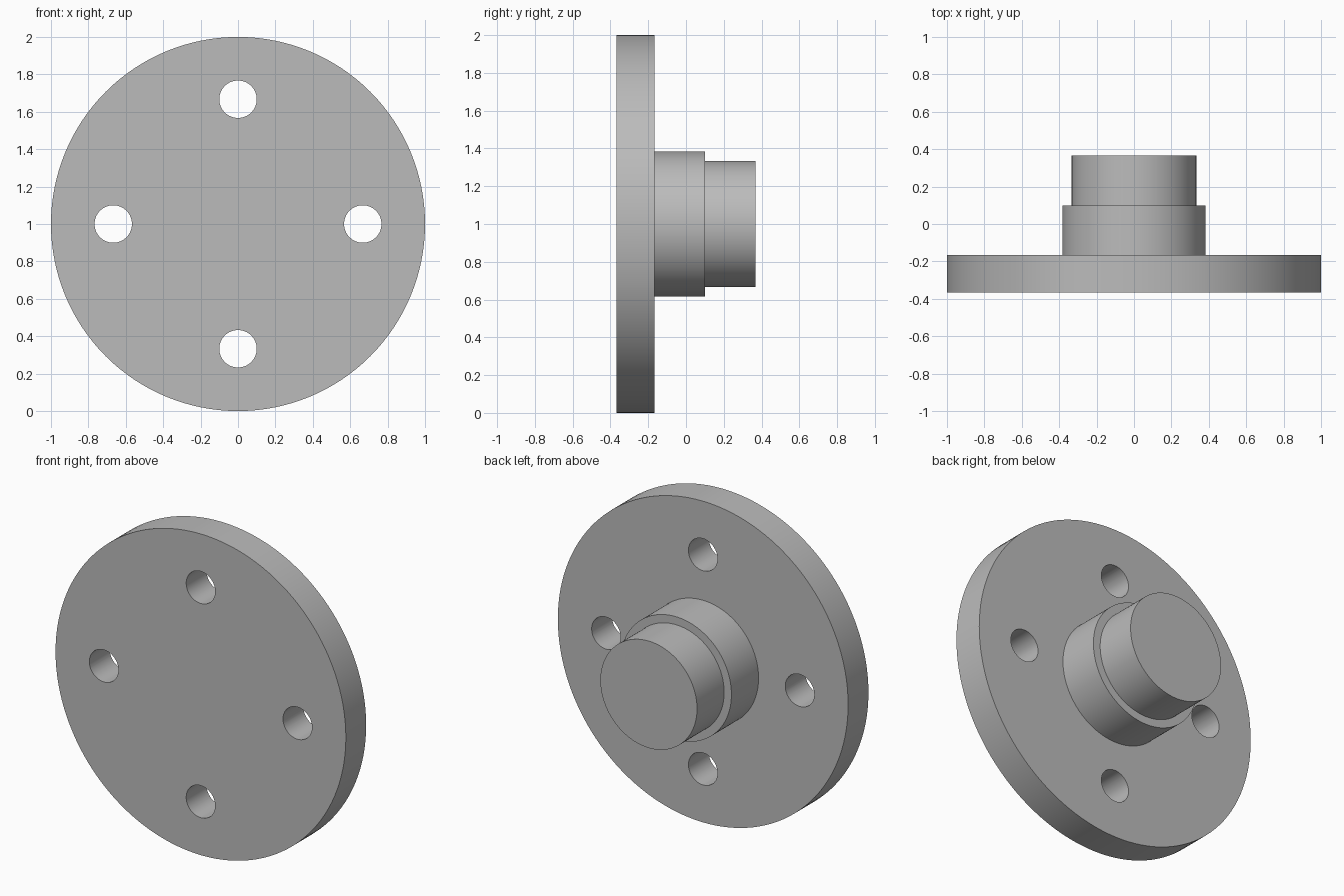
import bpy
import bmesh
import math
from mathutils import Matrix, Vector

cube = bpy.data.objects.get("Cube")
if cube:
    bpy.data.objects.remove(cube, do_unlink=True)

CENTRE_Z = 1.0
SEGMENTS = 128

# Plain grey metal
metal = bpy.data.materials.new("plain_grey")
metal.use_nodes = True
grey = (0.5, 0.5, 0.5, 1.0)
metal.diffuse_color = grey
metal.node_tree.nodes["Principled BSDF"].inputs["Base Color"].default_value = grey


def add_object(name, bm):
    bmesh.ops.recalc_face_normals(bm, faces=bm.faces)
    mesh = bpy.data.meshes.new(name)
    bm.to_mesh(mesh)
    bm.free()
    mesh.materials.append(metal)
    obj = bpy.data.objects.new(name, mesh)
    bpy.context.collection.objects.link(obj)
    return obj


def lathe(name, profile):
    """Spin (radius, y) points around the front-to-back axis."""
    bm = bmesh.new()
    verts = [bm.verts.new((r, y, CENTRE_Z)) for r, y in profile]
    edges = [bm.edges.new(pair) for pair in zip(verts, verts[1:])]
    bmesh.ops.spin(bm, geom=verts + edges, cent=(0, 0, CENTRE_Z),
                   axis=(0, 1, 0), angle=math.tau, steps=SEGMENTS)
    bmesh.ops.remove_doubles(bm, verts=bm.verts, dist=0.0001)
    return add_object(name, bm)


# Round flange with a two-step hub on its back
front, flange_back, step, hub_end = -0.367, -0.167, 0.1, 0.367
flange = lathe("flange_with_stepped_hub", [
    (0, front), (1.0, front), (1.0, flange_back),
    (0.383, flange_back), (0.383, step),
    (0.333, step), (0.333, hub_end), (0, hub_end)])

# Four bolt holes through the flange
bm = bmesh.new()
turn = Matrix.Rotation(math.pi / 2, 4, "X")
for i in range(4):
    angle = i * math.pi / 2
    place = Vector((math.cos(angle) * 0.667, (front + flange_back) / 2,
                    CENTRE_Z + math.sin(angle) * 0.667))
    bmesh.ops.create_cone(bm, cap_ends=True, segments=64, radius1=0.1,
                          radius2=0.1, depth=0.4,
                          matrix=Matrix.Translation(place) @ turn)
cutter = add_object("bolt_hole_cutter", bm)
cutter.hide_render = True

cut = flange.modifiers.new("bolt_holes", "BOOLEAN")
cut.operation = "DIFFERENCE"
cut.solver = "EXACT"
cut.object = cutter

bpy.ops.object.select_all(action="DESELECT")
flange.select_set(True)
bpy.context.view_layer.objects.active = flange
bpy.ops.object.modifier_apply(modifier=cut.name)
bpy.data.objects.remove(cutter, do_unlink=True)
bpy.ops.object.shade_smooth_by_angle(angle=math.radians(30))
